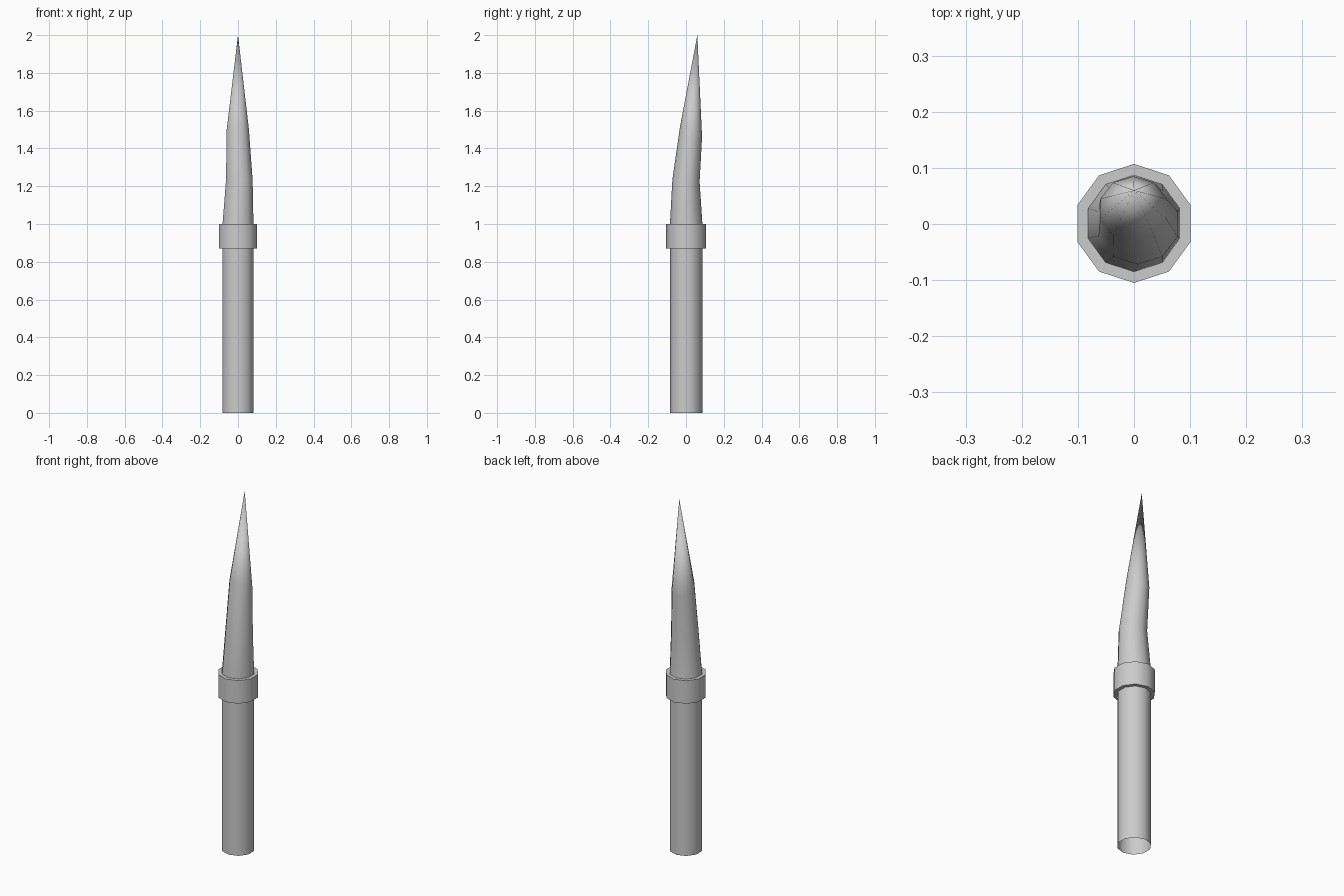
import bpy, bmesh, math

if "Cube" in bpy.data.objects:
    bpy.data.objects.remove(bpy.data.objects["Cube"])

SIDES = 10


def loft(name, rings, tip=None):
    """Skin decagon rings (z, centre x, centre y, radius x, radius y, z slope in y)."""
    bm = bmesh.new()
    loops = []
    for z, cx, cy, rx, ry, slope in rings:
        loop = []
        for i in range(SIDES):
            a = math.pi / 2 + i * math.tau / SIDES
            x, y = rx * math.cos(a), ry * math.sin(a)
            loop.append(bm.verts.new((cx + x, cy + y, z + slope * y)))
        loops.append(loop)
    for lo, hi in zip(loops, loops[1:]):
        for i in range(SIDES):
            j = (i + 1) % SIDES
            bm.faces.new((lo[i], lo[j], hi[j], hi[i]))
    if tip:
        top = bm.verts.new(tip)
        for i in range(SIDES):
            bm.faces.new((loops[-1][i], loops[-1][(i + 1) % SIDES], top))
    mesh = bpy.data.meshes.new(name)
    bm.to_mesh(mesh)
    bm.free()
    obj = bpy.data.objects.new(name, mesh)
    bpy.context.collection.objects.link(obj)
    bpy.ops.object.select_all(action='DESELECT')
    obj.select_set(True)
    bpy.context.view_layer.objects.active = obj
    bpy.ops.object.shade_smooth_by_angle(angle=math.radians(40))
    return obj


def round_ring(z, r):
    return (z, 0, 0.001, r, r, 0)


# Handle: a tube left open at the bottom
loft("handle", [round_ring(0, 0.086), round_ring(0.87, 0.086)])

# Ferrule: wider collar with ledges top and bottom
loft("ferrule", [round_ring(0.87, 0.086), round_ring(0.87, 0.106),
                 round_ring(1.0, 0.106), round_ring(1.0, 0.085)])

# Bristles: bent, tilted rings drawn to a point
loft("bristles", [
    round_ring(1.0, 0.086),
    (1.23, 0.007, 0.0, 0.074, 0.072, -0.1),
    (1.49, -0.001, 0.027, 0.062, 0.058, -0.5),
], tip=(0, 0.06, 2.0))
